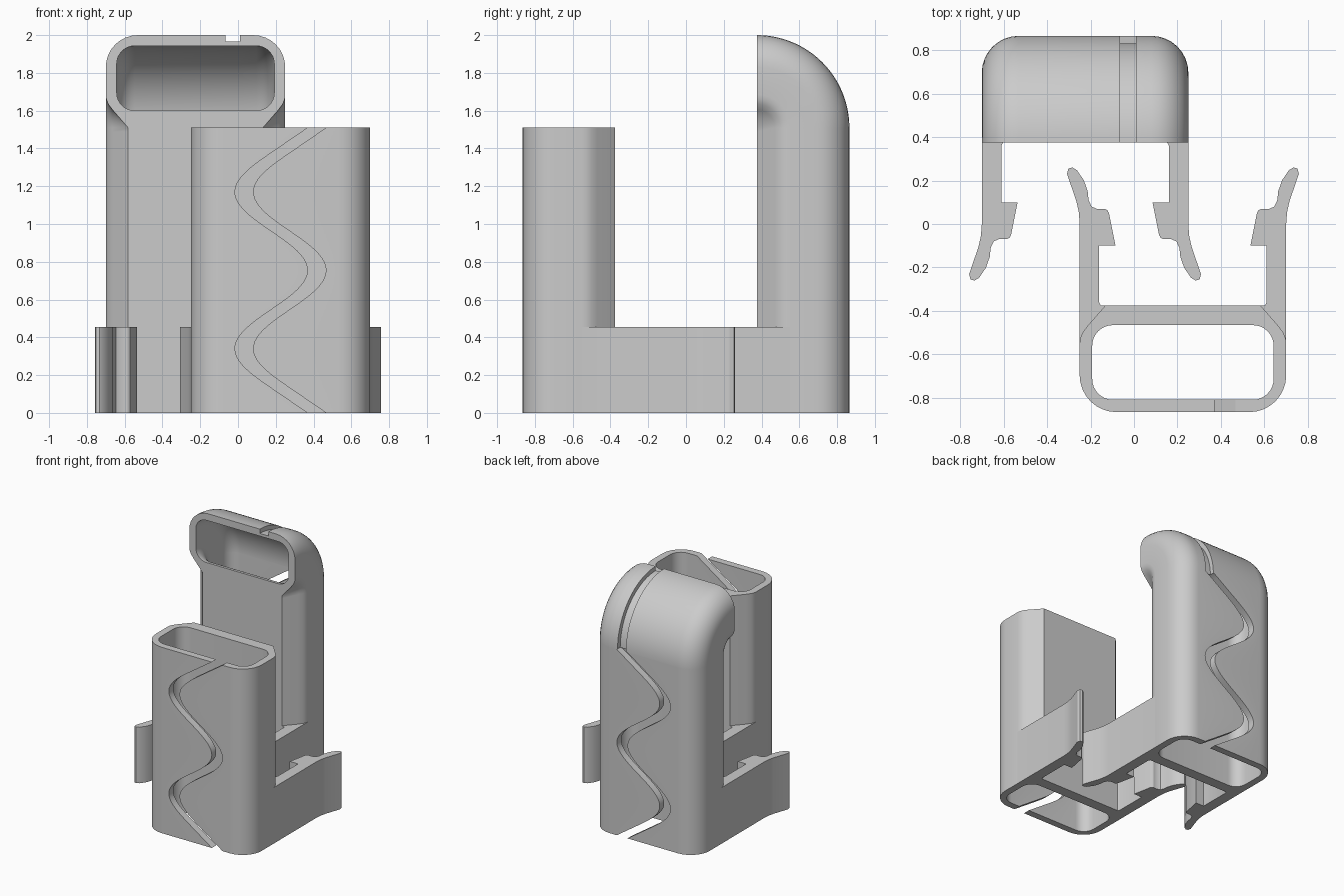
import bpy
import bmesh
from math import sin, cos, pi, radians

cube = bpy.data.objects.get("Cube")
if cube:
    bpy.data.objects.remove(cube)

TUBE_TOP, ARM_TOP = 1.51, 0.455
INNER_Y, DEPTH = 0.375, 0.49      # clip-side wall position, tube depth
HALF_W, CENTRE = 0.475, 0.225

grey = bpy.data.materials.new("plain_grey")
grey.use_nodes = True
grey.diffuse_color = (0.6, 0.6, 0.6, 1)
grey.node_tree.nodes["Principled BSDF"].inputs["Base Color"].default_value = (0.6, 0.6, 0.6, 1)


def arc(cx, cy, r, start, end, steps=8):
    angles = [radians(start + (end - start) * i / steps) for i in range(steps + 1)]
    return [(cx + r * cos(a), cy + r * sin(a)) for a in angles]


def mirrored(points):
    return [(-u, v) for u, v in reversed(points)]


def loft(name, rings):
    """Closed solid through successive rings of equal point count."""
    bm = bmesh.new()
    loops = [[bm.verts.new(p) for p in ring] for ring in rings]
    n = len(loops[0])
    for a, b in zip(loops, loops[1:]):
        for i in range(n):
            j = (i + 1) % n
            bm.faces.new((a[i], a[j], b[j], b[i]))
    bm.faces.new(loops[0][::-1])
    bm.faces.new(loops[-1])
    bmesh.ops.remove_doubles(bm, verts=bm.verts, dist=1e-5)
    bm.normal_update()
    if bm.calc_volume(signed=True) < 0:
        bmesh.ops.reverse_faces(bm, faces=bm.faces)
    mesh = bpy.data.meshes.new(name)
    bm.to_mesh(mesh)
    bm.free()
    mesh.materials.append(grey)
    obj = bpy.data.objects.new(name, mesh)
    bpy.context.collection.objects.link(obj)
    bpy.ops.object.select_all(action='DESELECT')
    obj.select_set(True)
    bpy.context.view_layer.objects.active = obj
    bpy.ops.object.shade_smooth_by_angle(angle=radians(30))


# Tube cross-section: u across, v outward from the clip-side wall
OUTER = [(0.357, 0), (0.44, 0.095), (0.462, 0.125), (0.472, 0.15), (HALF_W, 0.175)]
OUTER += arc(HALF_W - 0.17, DEPTH - 0.17, 0.17, 0, 90)
CORNER, IN_W, IN_LO, IN_HI = 0.095, 0.417, 0.09, 0.433
CAVITY = arc(IN_W - CORNER, IN_LO + CORNER, CORNER, -90, 0)
CAVITY += arc(IN_W - CORNER, IN_HI - CORNER, CORNER, 0, 90)


def section(left, right):
    """Hollow outline, split by a slot in the outer wall from left to right."""
    return ([(left, DEPTH)] + mirrored(OUTER) + OUTER + [(right, DEPTH), (right, IN_HI)]
            + CAVITY[::-1] + mirrored(CAVITY)[::-1] + [(left, IN_HI)])


# Right clip arm outline: u across, w toward the opposite half
ARM = [(HALF_W, -0.175), (0.357, 0), (0.377, 0), (0.385, 0.015), (0.385, 0.275),
       (0.31, 0.275), (0.34, 0.425), (0.347, 0.438), (0.36, 0.445), (0.392, 0.443),
       (0.42, 0.455), (0.434, 0.485), (0.438, 0.525), (0.455, 0.575), (0.487, 0.622),
       (0.508, 0.635), (0.527, 0.63), (0.533, 0.605), (0.49, 0.48), (0.479, 0.43),
       (HALF_W, 0.38)]


def wave(z):
    """Sideways offset of the slot: a cosine with straight ends."""
    half, amp = 0.415, 0.193
    lo, hi = 0.34 - half / 2, 1.17 + half / 2
    slope = amp * pi / half
    if z > hi:
        return (z - hi) * slope
    if z < lo:
        return (lo - z) * slope
    return -amp * cos((z - 0.34) * pi / half)


def build_half(name, cx, side, elbow):
    def place(u, v, z):
        return (cx + u, side * (INNER_Y + v), z)

    def bend(u, v, a):
        return place(u, v * cos(a), TUBE_TOP + v * sin(a))

    # Hollow tube with a wavy slot through its outer wall
    rings = []
    for i in range(73):
        z = TUBE_TOP * i / 72
        x = wave(z)
        rings.append([place(u, v, z) for u, v in section(x - 0.048, x + 0.048)])

    # Quarter-turn elbow, with a floor that makes its slot a shallow groove
    if elbow:
        g0, g1, floor = 0.16, 0.235, 0.455
        angles = [0.01] + [pi / 2 * i / 24 for i in range(1, 25)]
        rings += [[bend(u, v, a) for u, v in section(g0, g1)] for a in angles]
        strip = ((g0, IN_HI), (g1, IN_HI), (g1, floor), (g0, floor))
        loft(name + "_groove_floor", [[bend(u, v, a) for u, v in strip] for a in angles])
    loft(name + "_tube", rings)

    # Pair of snap arms
    for label, flip in (("left", 1), ("right", -1)):
        loft(f"{name}_{label}_clip_arm",
             [[place(flip * u, -w, z) for u, w in ARM] for z in (0, ARM_TOP)])


build_half("front", CENTRE, -1, False)
build_half("back", -CENTRE, 1, True)
